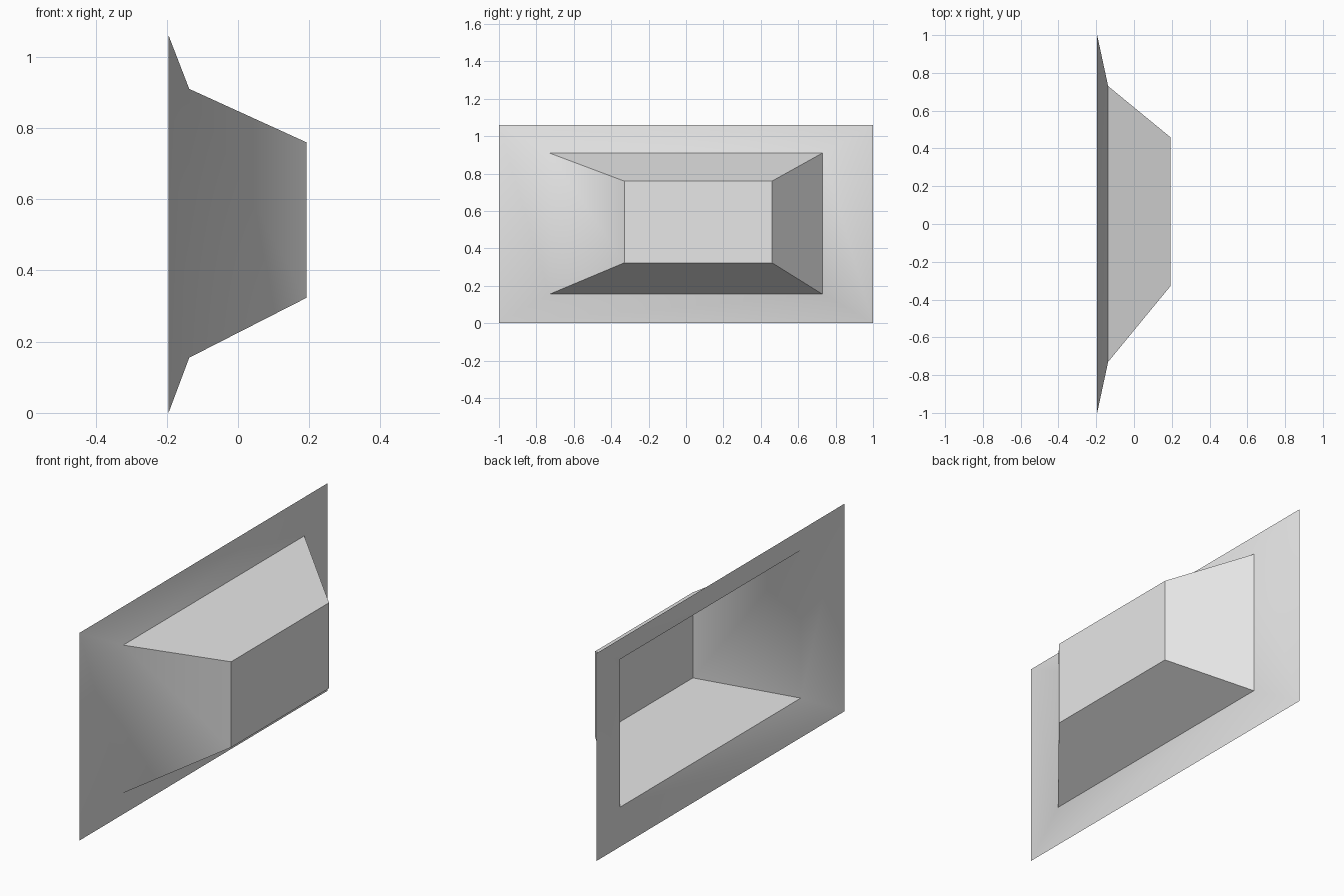
import bpy
import bmesh
import math

cube = bpy.data.objects.get("Cube")
if cube:
    bpy.data.objects.remove(cube, do_unlink=True)

# Single plain grey
grey = bpy.data.materials.new("plain grey")
grey.use_nodes = True
colour = (0.8, 0.8, 0.8, 1)
grey.diffuse_color = colour
bsdf = next(n for n in grey.node_tree.nodes if n.type == 'BSDF_PRINCIPLED')
bsdf.inputs["Base Color"].default_value = colour


def ring(bm, x, y0, y1, z0, z1):
    """Rectangle of vertices, counter-clockwise seen from +x."""
    corners = ((y0, z0), (y1, z0), (y1, z1), (y0, z1))
    return [bm.verts.new((x, y, z)) for y, z in corners]


# Open sheet: splayed flange, sloped walls and flat panel
bm = bmesh.new()
rim = ring(bm, -0.195, -1.0, 1.0, 0.0, 1.06)
mouth = ring(bm, -0.137, -0.73, 0.73, 0.155, 0.91)
panel = ring(bm, 0.192, -0.33, 0.46, 0.323, 0.76)

for outer, inner in ((rim, mouth), (mouth, panel)):
    for i in range(4):
        j = (i + 1) % 4
        bm.faces.new((outer[i], outer[j], inner[j], inner[i]))
bm.faces.new(panel)

mesh = bpy.data.meshes.new("flanged_tray")
bm.to_mesh(mesh)
bm.free()
mesh.materials.append(grey)

tray = bpy.data.objects.new("flanged_tray", mesh)
bpy.context.collection.objects.link(tray)
bpy.ops.object.select_all(action='DESELECT')
tray.select_set(True)
bpy.context.view_layer.objects.active = tray
bpy.ops.object.shade_smooth_by_angle(angle=math.radians(30))
